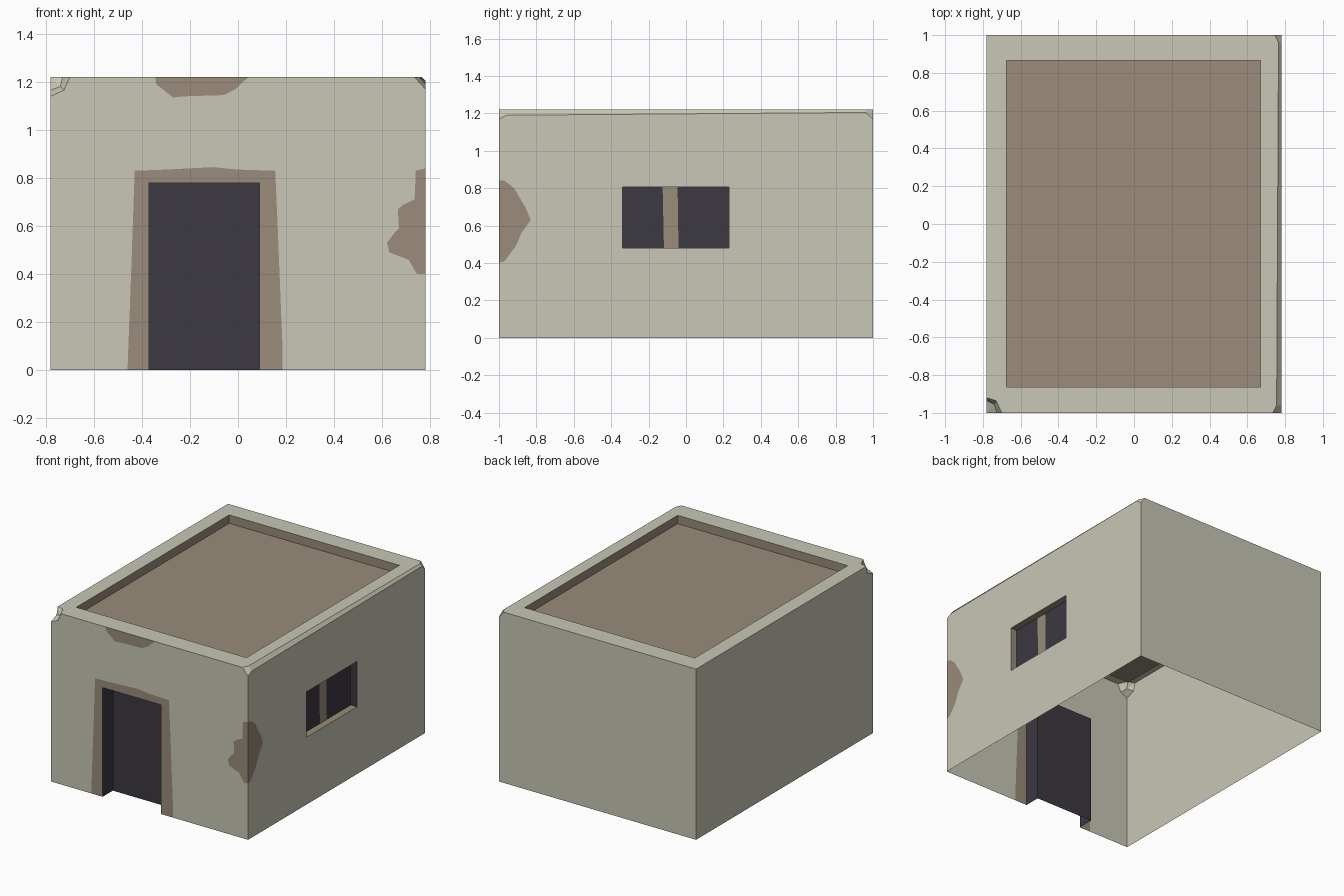
import bpy, bmesh
from mathutils import Vector
from mathutils.geometry import delaunay_2d_cdt

if "Cube" in bpy.data.objects:
    bpy.data.objects.remove(bpy.data.objects["Cube"])


def material(name, rgb):
    m = bpy.data.materials.new(name)
    m.diffuse_color = (*rgb, 1)
    m.use_nodes = True
    m.node_tree.nodes["Principled BSDF"].inputs["Base Color"].default_value = m.diffuse_color
    return m


MATS = [material("cream_plaster", (0.58, 0.572, 0.467)),
        material("brown_mud", (0.319, 0.262, 0.195)),
        material("dark_opening", (0.045, 0.041, 0.052))]
CREAM, BROWN, DARK = 0, 1, 2
HOLE = -1
X, Y, H = 0.78, 1.0, 1.22


def make_object(name, faces):
    """faces: list of (3D points, material index, outward direction)"""
    bm = bmesh.new()
    for pts, mat, out in faces:
        f = bm.faces.new([bm.verts.new(p) for p in pts])
        f.normal_update()
        if f.normal.dot(Vector(out)) < 0:
            f.normal_flip()
        f.material_index = mat
    bmesh.ops.remove_doubles(bm, verts=bm.verts, dist=1e-5)
    me = bpy.data.meshes.new(name)
    bm.to_mesh(me)
    bm.free()
    for m in MATS:
        me.materials.append(m)
    bpy.context.collection.objects.link(bpy.data.objects.new(name, me))


def inside(p, poly):
    hit = False
    for a, b in zip(poly, poly[1:] + poly[:1]):
        if (a[1] > p[1]) != (b[1] > p[1]):
            if p[0] < a[0] + (p[1] - a[1]) / (b[1] - a[1]) * (b[0] - a[0]):
                hit = not hit
    return hit


def panel(outline, regions, to3d, out, base=CREAM):
    """Flat sheet cut along coloured regions and holes; later regions win."""
    pts, edges = [], []
    for poly in [outline] + [r[0] for r in regions]:
        s, n = len(pts), len(poly)
        pts += [Vector(p) for p in poly]
        edges += [(s + i, s + (i + 1) % n) for i in range(n)]
    vs, _, tris = delaunay_2d_cdt(pts, edges, [], 0, 1e-5)[:3]
    faces = []
    for t in tris:
        c = sum((vs[i] for i in t), Vector((0, 0))) / 3
        if not inside(c, outline):
            continue
        mat = base
        for poly, m in regions:
            if inside(c, poly):
                mat = m
        if mat != HOLE:
            faces.append(([to3d(*vs[i]) for i in t], mat, out))
    return faces


def rect(a0, a1, b0, b1):
    return [(a0, b0), (a1, b0), (a1, b1), (a0, b1)]


def recess_sides(loop, to3d, depth, mats):
    """Reveal walls behind a rectangular opening; None leaves a side open."""
    rim = [Vector(to3d(*p)) for p in loop]
    mid = sum(rim, Vector()) / 4
    d = Vector(depth)
    return [([a, b, b + d, a + d], m, mid - (a + b) / 2)
            for a, b, m in zip(rim, rim[1:] + rim[:1], mats) if m is not None]


# Front wall: chipped corners, mud patches, rough door surround
front = lambda a, b: (a, -Y, b)
door = rect(-0.37, 0.09, 0, 0.78)
surround = [(-.46, 0), (-.445, .4), (-.43, .83), (-.3, .835), (-.1, .845), (0, .835),
            (.155, .83), (.165, .6), (.185, .1), (.185, 0)]
top_patch = [(-.345, H), (-.34, 1.19), (-.27, 1.135), (-.22, 1.14), (-.06, 1.145),
             (-.01, 1.17), (.02, 1.2), (.045, H)]
corner_front = [(X, .40), (.745, .40), (.71, .46), (.63, .49), (.62, .53), (.65, .57),
                (.67, .59), (.665, .67), (.69, .69), (.735, .71), (.74, .83), (X, .84)]
make_object("front_wall", panel(
    [(-X, 0), (X, 0), (X, 1.17), (.735, H), (-.70, H), (-.725, 1.165), (-X, 1.14)],
    [(surround, BROWN), (top_patch, BROWN), (corner_front, BROWN), (door, HOLE)],
    front, (0, -1, 0)))

# Right wall: worn top edge, corner patch, window opening
right = lambda a, b: (X, a, b)
window = rect(-0.34, 0.23, 0.48, 0.805)
corner_right = [(-1, .40), (-.97, .41), (-.91, .49), (-.88, .56), (-.83, .63),
                (-.86, .70), (-.92, .80), (-.97, .84), (-1, .84)]
make_object("right_wall", panel(
    [(-Y, 0), (Y, 0), (Y, 1.17), (.96, 1.205), (-.96, 1.19), (-Y, 1.17)],
    [(corner_right, BROWN), (window, HOLE)], right, (1, 0, 0)))

# Plain left and back walls
make_object("left_wall", panel(
    [(-Y, 0), (Y, 0), (Y, H), (-.92, H), (-.935, 1.165), (-Y, 1.14)],
    [], lambda a, b: (-X, a, b), (-1, 0, 0)))
make_object("back_wall", panel(
    [(-X, 0), (X, 0), (X, 1.17), (.745, H), (-X, H)],
    [], lambda a, b: (a, Y, b), (0, 1, 0)))

# Parapet rim around the sunken roof
top = lambda a, b: (a, b, H)
roof = rect(-0.675, 0.67, -0.862, 0.865)
make_object("parapet_rim", panel(
    [(-.70, -Y), (.735, -Y), (.755, -.96), (.765, .96), (.745, Y), (-X, Y),
     (-X, -.92), (-.73, -.935)], [(roof, HOLE)], top, (0, 0, 1)))

# Worn right edge of the parapet
rim_edge = [(.735, -Y, H), (.755, -.96, H), (.765, .96, H), (.745, Y, H)]
wall_edge = [(X, -Y, 1.17), (X, -.96, 1.19), (X, .96, 1.205), (X, Y, 1.17)]
make_object("worn_edge", [
    ([rim_edge[i], rim_edge[i + 1], wall_edge[i + 1], wall_edge[i]], CREAM, (1, 0, 1))
    for i in range(3)])

# Broken front left corner
chip = [(-.70, -Y, H), (-.725, -Y, 1.165), (-X, -Y, 1.14), (-X, -.935, 1.165),
        (-X, -.92, H), (-.73, -.935, H)]
core = (-.74, -.955, 1.18)
make_object("corner_chip", [([a, b, core], CREAM, (-1, -1, 1))
                            for a, b in zip(chip, chip[1:] + chip[:1])])

# Sunken roof
DROP = 0.06
make_object("roof", recess_sides(roof, top, (0, 0, -DROP), [BROWN] * 4)
            + panel(roof, [], lambda a, b: (a, b, H - DROP), (0, 0, 1), BROWN))

# Doorway recess
DOOR = 0.115
make_object("doorway", recess_sides(door, front, (0, DOOR, 0), [None, DARK, DARK, DARK])
            + panel(door, [], lambda a, b: (a, -Y + DOOR, b), (0, -1, 0), DARK))

# Window recess with centre post
WIN = 0.05
post = [(-.118, .48), (-.04, .48), (-.045, .805), (-.125, .805)]
make_object("window", recess_sides(window, right, (-WIN, 0, 0), [BROWN, DARK, BROWN, BROWN])
            + panel(window, [(post, BROWN)], lambda a, b: (X - WIN, a, b), (1, 0, 0), DARK))
